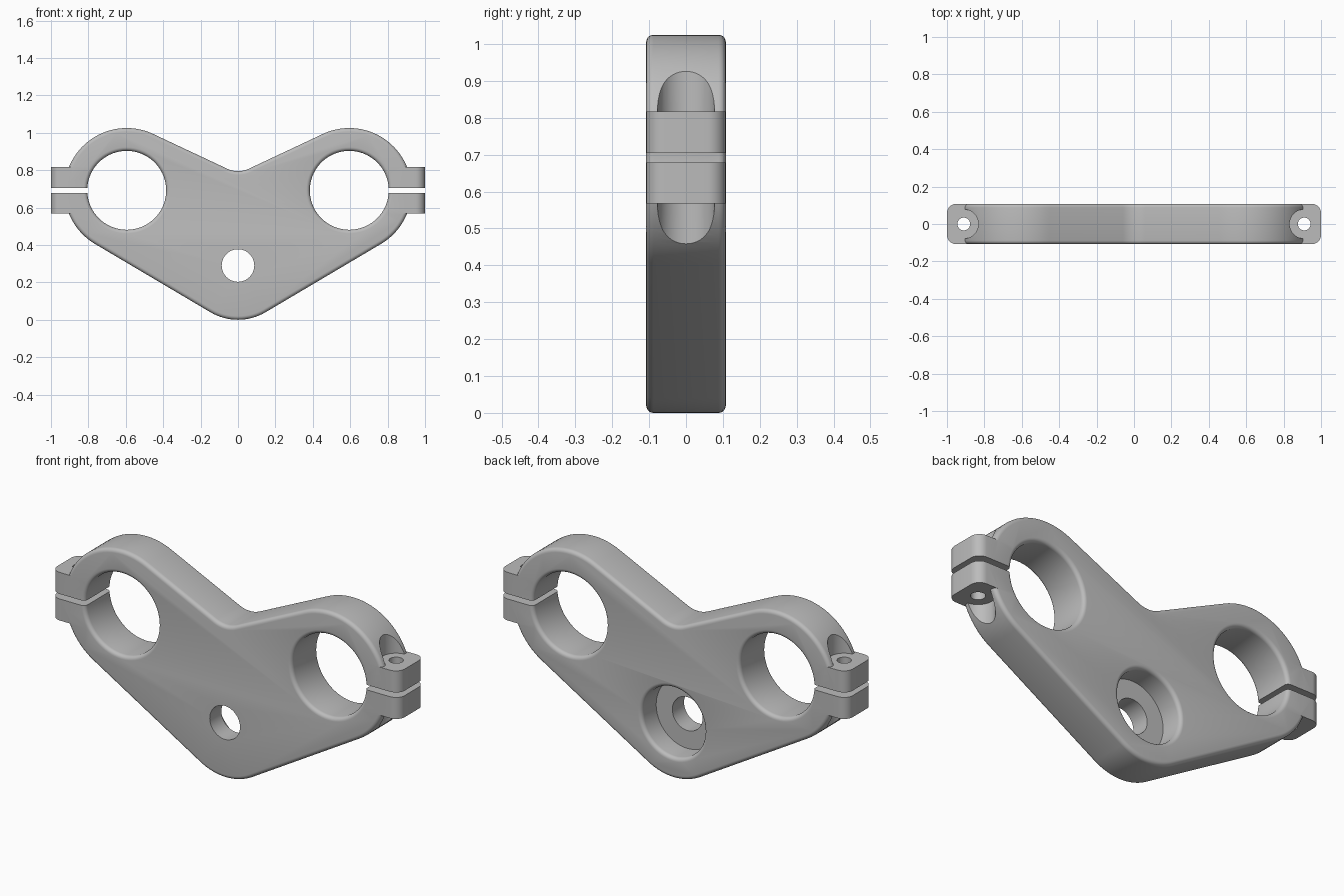
import bpy, bmesh
from math import radians, degrees, sin, cos, asin, atan2, hypot, pi
from mathutils import Matrix, Vector

if "Cube" in bpy.data.objects:
    bpy.data.objects.remove(bpy.data.objects["Cube"], do_unlink=True)

HALF = 0.108                 # half thickness of the plate
FILLET = 0.02
RING_X, RING_Z, RING_R = 0.595, 0.692, 0.333
STEM_Z, STEM_R = 0.29, 0.29
NOTCH_R = 0.14
EAR_LOW, EAR_HIGH = 0.567, 0.817
BOLT_X = 0.91

grey = bpy.data.materials.new("satin grey metal")
grey.use_nodes = True
colour = (0.5, 0.5, 0.5, 1)
grey.diffuse_color = colour
grey.node_tree.nodes["Principled BSDF"].inputs["Base Color"].default_value = colour


def make_object(name, bm):
    bmesh.ops.recalc_face_normals(bm, faces=bm.faces)
    mesh = bpy.data.meshes.new(name)
    bm.to_mesh(mesh)
    bm.free()
    mesh.materials.append(grey)
    obj = bpy.data.objects.new(name, mesh)
    bpy.context.collection.objects.link(obj)
    return obj


def arc(cx, cz, r, start, end):
    steps = max(2, round(abs(end - start) / 4))
    angles = [radians(start + (end - start) * i / steps) for i in range(steps + 1)]
    return [(cx + r * cos(a), cz + r * sin(a)) for a in angles]


def box(name, low, high):
    bm = bmesh.new()
    size = Vector(high) - Vector(low)
    mid = (Vector(high) + Vector(low)) / 2
    bmesh.ops.create_cube(bm, size=1, matrix=Matrix.Translation(mid) @ Matrix.Diagonal((*size, 1)))
    return make_object(name, bm)


def rod(name, x, r, low, high):
    """Upright cylinder."""
    bm = bmesh.new()
    bmesh.ops.create_cone(bm, cap_ends=True, segments=48, radius1=r, radius2=r, depth=high - low,
                          matrix=Matrix.Translation((x, 0, (low + high) / 2)))
    return make_object(name, bm)


def turned(name, x, z, profile, segments=72):
    """Solid turned about the y direction from (radius, y) points."""
    bm = bmesh.new()
    rings = [[bm.verts.new((x + r * cos(2 * pi * i / segments), y, z + r * sin(2 * pi * i / segments)))
              for i in range(segments)] for r, y in profile]
    for a, b in zip(rings, rings[1:]):
        for i in range(segments):
            j = (i + 1) % segments
            bm.faces.new((a[i], a[j], b[j], b[i]))
    bm.faces.new(rings[0])
    bm.faces.new(rings[-1])
    return make_object(name, bm)


def flare(r):
    """Rounded rim widening from the bore to the back face and beyond."""
    rim = [(r + FILLET * (1 - cos(t)), HALF - FILLET * (1 - sin(t)))
           for t in (radians(a) for a in range(0, 91, 18))]
    return rim + [(r + FILLET, HALF + 0.1)]


def combine(target, tool, operation):
    mod = target.modifiers.new("combine", 'BOOLEAN')
    mod.operation, mod.solver, mod.object = operation, 'EXACT', tool
    bpy.ops.object.select_all(action='DESELECT')
    bpy.context.view_layer.objects.active = target
    target.select_set(True)
    bpy.ops.object.modifier_apply(modifier=mod.name)
    bpy.data.objects.remove(tool, do_unlink=True)


# Plate outline: stem arc, ring arc and notch arc joined by tangent lines
dx, dz = RING_X, RING_Z - STEM_Z
low_angle = degrees(atan2(dz, dx) - asin((RING_R - STEM_R) / hypot(dx, dz)))
top_angle = 25.2
n = (-sin(radians(top_angle)), cos(radians(top_angle)))
notch_z = (n[0] * RING_X + n[1] * RING_Z + RING_R + NOTCH_R) / n[1]
half = (arc(0, STEM_Z, STEM_R, -90, low_angle - 90)
        + arc(RING_X, RING_Z, RING_R, low_angle - 90, top_angle + 90)
        + arc(0, notch_z, NOTCH_R, top_angle - 90, -90))
outline = half + [(-x, z) for x, z in reversed(half[1:-1])]

# Plate with rounded rims
bm = bmesh.new()
front = bm.faces.new([bm.verts.new((x, -HALF, z)) for x, z in outline])
result = bmesh.ops.extrude_face_region(bm, geom=[front], use_keep_orig=True)
moved = [v for v in result["geom"] if isinstance(v, bmesh.types.BMVert)]
bmesh.ops.translate(bm, verts=moved, vec=(0, 2 * HALF, 0))
bmesh.ops.recalc_face_normals(bm, faces=bm.faces)
rims = [e for e in bm.edges if abs(e.verts[0].co.y - e.verts[1].co.y) < 0.001]
bmesh.ops.bevel(bm, geom=rims, offset=FILLET, segments=5, profile=0.5, affect='EDGES')
plate = make_object("clamp_plate", bm)

for side in (-1, 1):
    # Bolt head pockets above and below the ear
    for low, high in ((EAR_HIGH - 0.015, 1.1), (0.3, EAR_LOW + 0.015)):
        combine(plate, rod("pocket_cutter", side * BOLT_X, 0.078, low, high), 'DIFFERENCE')

    # Pinch ear with rounded upright corners
    xs = sorted((side * 0.8, side * 1.0))
    ear = box("pinch_ear", (xs[0], -HALF, EAR_LOW), (xs[1], HALF, EAR_HIGH))
    bm = bmesh.new()
    bm.from_mesh(ear.data)
    corners = [e for e in bm.edges if all(v.co.x * side > 0.95 for v in e.verts)
               and abs(e.verts[0].co.z - e.verts[1].co.z) > 0.1]
    bmesh.ops.bevel(bm, geom=corners, offset=0.05, segments=8, profile=0.5, affect='EDGES')
    bm.to_mesh(ear.data)
    bm.free()
    combine(plate, ear, 'UNION')

for side in (-1, 1):
    # Tube bore, rounded at both faces
    rim = flare(0.211)
    bore = [(r, -y) for r, y in reversed(rim)] + rim
    combine(plate, turned("bore_cutter", side * RING_X, RING_Z, bore), 'DIFFERENCE')
    # Clamp slit and bolt hole
    xs = sorted((side * 0.7, side * 1.1))
    slit = box("slit_cutter", (xs[0], -0.2, 0.679), (xs[1], 0.2, 0.705))
    combine(plate, slit, 'DIFFERENCE')
    combine(plate, rod("bolt_cutter", side * BOLT_X, 0.034, 0.5, 0.9), 'DIFFERENCE')

# Stem hole with a wide recess in the back
stem = [(0.087, -0.2), (0.087, -0.012), (0.18, -0.012)] + flare(0.18)
combine(plate, turned("stem_cutter", 0, STEM_Z, stem), 'DIFFERENCE')

plate.data.materials.clear()
plate.data.materials.append(grey)
for poly in plate.data.polygons:
    poly.material_index = 0
bpy.ops.object.select_all(action='DESELECT')
bpy.context.view_layer.objects.active = plate
plate.select_set(True)
bpy.ops.object.shade_smooth_by_angle(angle=radians(30))
